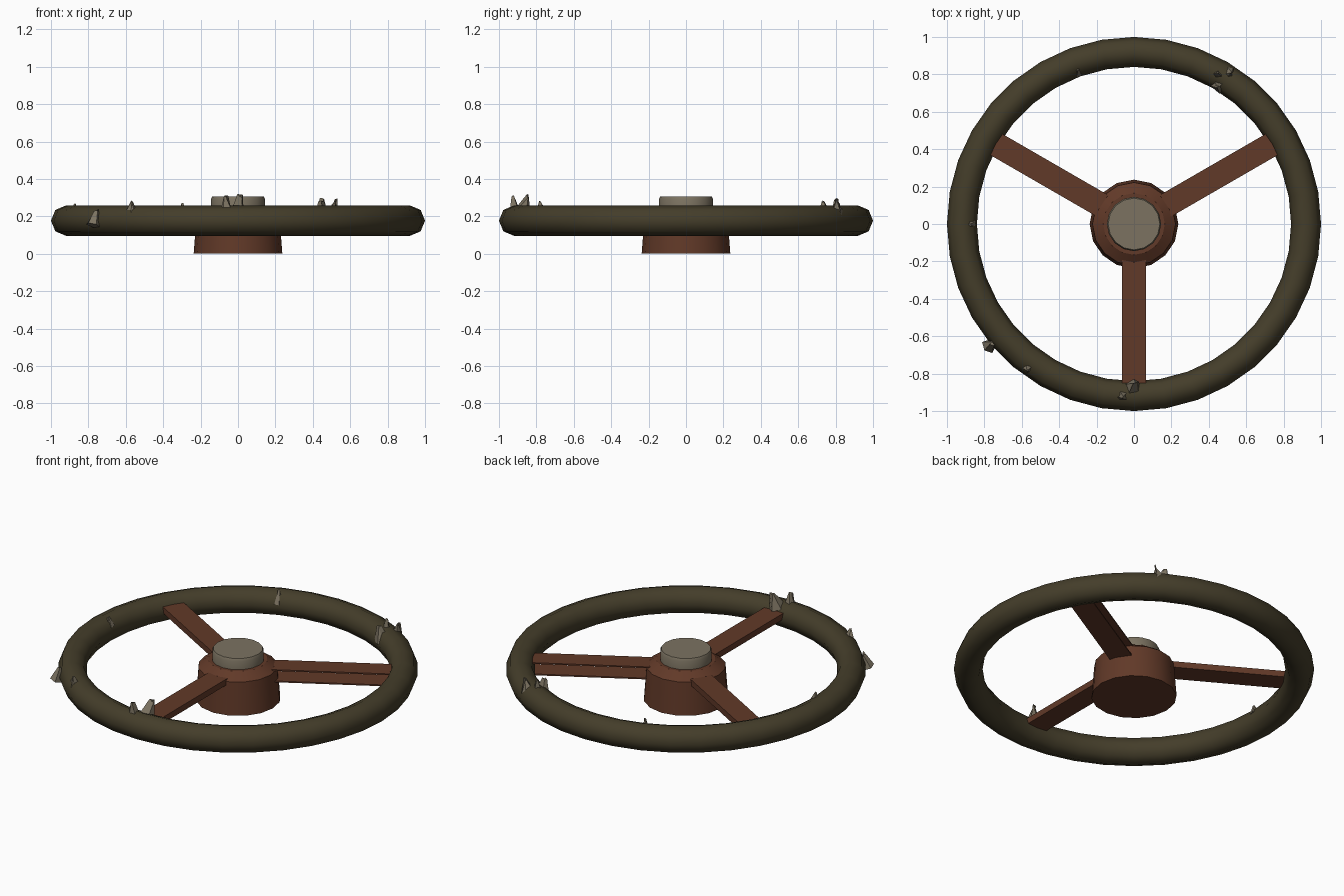
import bpy, bmesh, random
from math import radians, sin, cos, pi, tau
from mathutils import Matrix, Vector

random.seed(4)
cube = bpy.data.objects.get("Cube")
if cube:
    bpy.data.objects.remove(cube, do_unlink=True)


def material(name, rgb):
    mat = bpy.data.materials.new(name)
    mat.use_nodes = True
    mat.diffuse_color = (*rgb, 1)
    mat.node_tree.nodes["Principled BSDF"].inputs["Base Color"].default_value = (*rgb, 1)
    return mat


olive = material("dark olive", (0.058, 0.047, 0.023))
brown = material("rust brown", (0.12, 0.041, 0.021))
grey = material("stone grey", (0.2, 0.17, 0.12))


def finish(bm, name, mat, smooth=None):
    bmesh.ops.recalc_face_normals(bm, faces=bm.faces)
    mesh = bpy.data.meshes.new(name)
    bm.to_mesh(mesh)
    bm.free()
    mesh.materials.append(mat)
    obj = bpy.data.objects.new(name, mesh)
    bpy.context.collection.objects.link(obj)
    if smooth:
        bpy.ops.object.select_all(action="DESELECT")
        obj.select_set(True)
        bpy.context.view_layer.objects.active = obj
        bpy.ops.object.shade_smooth_by_angle(angle=radians(smooth))
    return obj


def lathe(name, profile, sides, mat, smooth, closed=False):
    """Turn a (radius, height) profile around the z axis."""
    bm = bmesh.new()
    rings = [[bm.verts.new((r * sin(tau * i / sides), r * cos(tau * i / sides), z))
              for i in range(sides)] for r, z in profile]
    pairs = list(zip(rings, rings[1:]))
    if closed:
        pairs.append((rings[-1], rings[0]))
    else:
        bm.faces.new(rings[0])
        bm.faces.new(rings[-1])
    for a, b in pairs:
        for i in range(sides):
            j = (i + 1) % sides
            bm.faces.new((a[i], a[j], b[j], b[i]))
    return finish(bm, name, mat, smooth)


# Round rim with an eight-sided section
MID = 0.177
section = [(0.92 + 0.08 * cos(tau * k / 8), MID + 0.081 * sin(tau * k / 8)) for k in range(8)]
lathe("rim", section, 36, olive, 60, closed=True)

# Tapered hub and its cap
lathe("hub", [(0.237, 0), (0.222, 0.2), (0.165, 0.24)], 16, brown, 30)
lathe("hub_cap", [(0.145, 0.23), (0.145, 0.29), (0.138, 0.305)], 16, grey, 30)


# Spokes
def spoke(name, angle, bottom, top):
    bm = bmesh.new()
    bmesh.ops.create_cube(bm, size=1)
    place = (Matrix.Rotation(radians(angle), 4, "Z")
             @ Matrix.Translation((0.52, 0, (bottom + top) / 2))
             @ Matrix.Diagonal((0.72, 0.13, top - bottom, 1)))
    bmesh.ops.transform(bm, matrix=place, verts=bm.verts)
    finish(bm, name, brown)


spoke("front_spoke", -90, 0.175, 0.212)
spoke("right_spoke", 150, 0.175, 0.212)
spoke("left_spoke_upper", 30, 0.204, 0.212)
spoke("left_spoke_lower", 30, 0.135, 0.143)


# Jagged shards stuck in the rim: x, y, z, size
shards = [(-0.3, 0.82, 0.23, 0.04), (0.45, 0.74, 0.23, 0.055), (0.45, 0.8, 0.25, 0.045),
          (0.51, 0.81, 0.25, 0.045), (-0.87, 0, 0.235, 0.035), (-0.765, -0.65, 0.19, 0.052),
          (-0.565, -0.775, 0.235, 0.048), (-0.065, -0.92, 0.26, 0.05), (0, -0.86, 0.265, 0.055)]
for n, (x, y, z, size) in enumerate(shards):
    bm = bmesh.new()
    bmesh.ops.create_cone(bm, cap_ends=True, segments=5, radius1=size * 0.8,
                          radius2=size * 0.12, depth=size * 1.8)
    for v in bm.verts:
        v.co += Vector([random.uniform(-0.2, 0.2) * size for _ in range(3)])
    tilt = Matrix.Rotation(random.uniform(-0.4, 0.4), 4, "X")
    turn = Matrix.Rotation(random.uniform(0, pi), 4, "Z")
    bmesh.ops.transform(bm, matrix=Matrix.Translation((x, y, z)) @ turn @ tilt, verts=bm.verts)
    finish(bm, f"shard_{n + 1}", grey)
